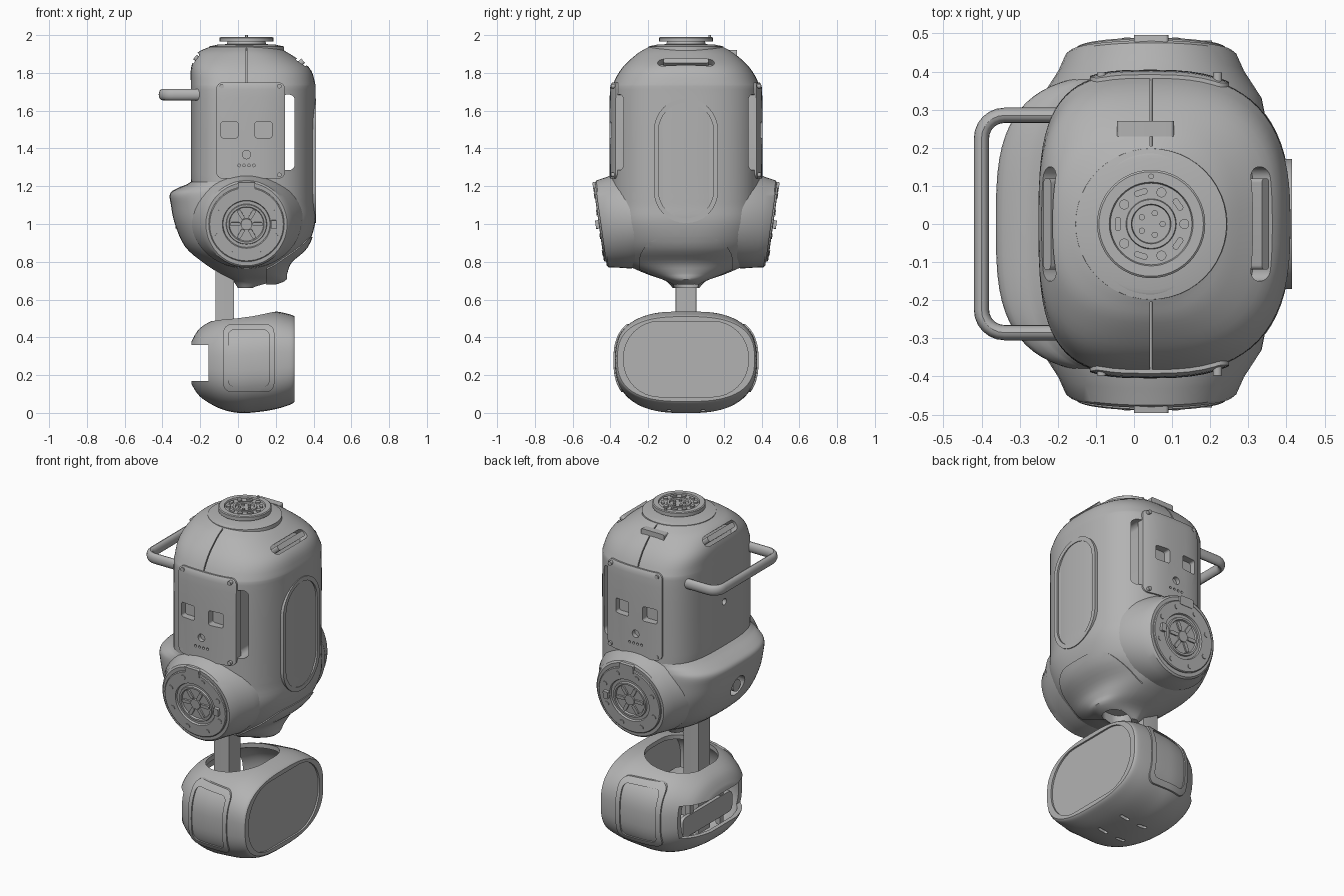
import bpy, bmesh
from math import sin, cos, pi, radians
from mathutils import Matrix, Vector

cube = bpy.data.objects.get("Cube")
if cube:
    bpy.data.objects.remove(cube, do_unlink=True)
grey = bpy.data.materials.new("plain_grey")
grey.use_nodes = True
grey.diffuse_color = (0.45, 0.45, 0.45, 1)
grey.node_tree.nodes["Principled BSDF"].inputs["Base Color"].default_value = grey.diffuse_color
CX = 0.045  # axis shared by hips, cap and seam
parts = []

def add(name, mesh):
    ob = bpy.data.objects.new(name, mesh)
    bpy.context.collection.objects.link(ob)
    if not mesh.materials:
        mesh.materials.append(grey)
    parts.append(ob)
    return ob

def remove(ob):
    parts.remove(ob)
    bpy.data.objects.remove(ob, do_unlink=True)

def loft(name, rings, matrix=Matrix()):
    """Skin a list of equal-length point rings and cap both ends."""
    bm = bmesh.new()
    loops = [[bm.verts.new(matrix @ Vector(p)) for p in ring] for ring in rings]
    n = len(loops[0])
    for a, b in zip(loops, loops[1:]):
        for i in range(n):
            bm.faces.new((a[i], a[(i + 1) % n], b[(i + 1) % n], b[i]))
    bm.faces.new(loops[0])
    bm.faces.new(loops[-1])
    bmesh.ops.recalc_face_normals(bm, faces=bm.faces)
    mesh = bpy.data.meshes.new(name)
    bm.to_mesh(mesh)
    bm.free()
    return add(name, mesh)

def place(x, y, z, rx=0, rz=0):
    turn = Matrix.Rotation(radians(rz), 4, 'Z') @ Matrix.Rotation(radians(rx), 4, 'X')
    return Matrix.Translation((x, y, z)) @ turn

def prism(name, w, h, r, depth, matrix, steps=8):
    """Rounded rectangle in local XZ, extruded along local Y."""
    outline = []
    for k, (sx, sz) in enumerate(((1, 1), (-1, 1), (-1, -1), (1, -1))):
        for a in ((k + i / steps) * pi / 2 for i in range(steps + 1)):
            outline.append((sx * (w / 2 - r) + r * cos(a), sz * (h / 2 - r) + r * sin(a)))
    return loft(name, [[(x, y, z) for x, z in outline] for y in (-depth / 2, depth / 2)], matrix)

def disc(name, r, depth, matrix):
    return prism(name, 2 * r, 2 * r, r * 0.999, depth, matrix, 6)

def lathe(name, profile, matrix):
    """Profile of (x radius, z radius, outward height) along local -Y."""
    angles = [2 * pi * i / 48 for i in range(48)]
    return loft(name, [[(rx * cos(a), -h, rz * sin(a)) for a in angles] for rx, rz, h in profile], matrix)

def smooth_rows(rows, sub=4):
    """Catmull-Rom interpolation of section parameters."""
    out = []
    for i in range(len(rows) - 1):
        a, b, c, d = (Vector(rows[max(0, min(len(rows) - 1, i + k))]) for k in (-1, 0, 1, 2))
        for t in (s / sub for s in range(sub)):
            out.append(b + ((c - a) * t + (2 * a - 5 * b + 4 * c - d) * t**2 + (3 * b - a - 3 * c + d) * t**3) / 2)
    return out + [Vector(rows[-1])]

def oval(mid, lo, hi, half, n_lo, n_hi, count=72):
    """Superellipse whose two halves meet at mid."""
    pts = []
    for i in range(count):
        c, s = cos(2 * pi * i / count), sin(2 * pi * i / count)
        n, reach = (n_hi, hi - mid) if c > 0 else (n_lo, lo - mid)
        pts.append((mid + reach * abs(c) ** (2 / n), half * abs(s) ** (2 / n) * (1 if s > 0 else -1)))
    return pts

def bake(ob):
    mesh = bpy.data.meshes.new_from_object(ob.evaluated_get(bpy.context.evaluated_depsgraph_get()))
    ob.modifiers.clear()
    ob.data = mesh

def boolean(ob, cutters, op='DIFFERENCE'):
    for c in cutters:
        m = ob.modifiers.new("cut", 'BOOLEAN')
        m.operation, m.object, m.solver = op, c, 'EXACT'
    bake(ob)
    for c in cutters:
        remove(c)

def inflated(ob, name, d):
    copy = add(name, ob.data.copy())
    for v, offset in zip(copy.data.vertices, [v.normal * d for v in copy.data.vertices]):
        v.co += offset
    return copy

def mirror_y(ob):
    mesh = ob.data.copy()
    mesh.transform(Matrix.Scale(-1, 4, (0, 1, 0)))
    mesh.flip_normals()
    add(ob.name + "_back", mesh)

# Torso and belly shell: z, x low, x high, half depth, roundness low, roundness high
body_rows = [
    (0.66, 0.0, 0.1, 0.07, 2, 2), (0.70, -0.03, 0.24, 0.11, 2, 2), (0.74, -0.1, 0.255, 0.22, 2, 2),
    (0.80, -0.19, 0.28, 0.34, 2.2, 2.1), (0.88, -0.28, 0.365, 0.385, 2.6, 2.3),
    (1.0, -0.335, 0.408, 0.395, 3, 2.7), (1.1, -0.355, 0.41, 0.395, 3.2, 2.7),
    (1.16, -0.36, 0.41, 0.395, 3.2, 2.7), (1.19, -0.32, 0.41, 0.395, 3.2, 2.7),
    (1.22, -0.255, 0.41, 0.395, 3.3, 2.7), (1.27, -0.25, 0.41, 0.395, 3.3, 2.7),
    (1.67, -0.25, 0.41, 0.395, 3.3, 2.7), (1.75, -0.25, 0.407, 0.382, 3.3, 2.7),
    (1.83, -0.248, 0.375, 0.335, 3.2, 2.6), (1.9, -0.22, 0.275, 0.26, 2.6, 2.4),
    (1.93, -0.17, 0.22, 0.21, 2.2, 2.1), (1.945, -0.12, 0.19, 0.18, 2, 2)]
body = loft("body_shell", [[(x, y, r[0]) for x, y in oval(CX, *r[1:])] for r in smooth_rows(body_rows)])

# Panels that follow the shell: lower belly panel and the curved access plate
belly_panel = inflated(body, "belly_panel", 0.006)
boolean(belly_panel, [prism("cutter", 0.5, 0.34, 0.14, 0.5, place(0.4, 0, 0.76, rz=90))], 'INTERSECT')
plate = inflated(body, "access_plate", 0.009)
boolean(plate, [prism("cutter", 0.364, 0.51, 0.035, 0.2, place(0.067, -0.43, 1.495))], 'INTERSECT')

# Openings: side grip gap, shoulder slots, rear ports, seams, plate pockets, outlet
cuts = [prism("cutter", 0.07, 0.4, 0.03, 2, place(0.265, 0, 1.485)),
        prism("cutter", 0.30, 0.06, 0.029, 0.14, place(0.345, 0, 1.865, rx=-40, rz=90)),
        prism("cutter", 0.30, 0.06, 0.029, 0.14, place(-0.235, 0, 1.885, rx=40, rz=90)),
        disc("cutter", 0.06, 0.16, place(-0.34, 0, 1.01, rz=90)),
        disc("cutter", 0.018, 0.06, place(-0.25, 0, 1.48, rz=90))]
for s in (-1, 1):
    cuts.append(prism("cutter", 0.006, 0.26, 0.001, 0.25, place(CX, s * 0.33, 1.88)))
    cuts.append(prism("cutter", 0.34, 0.48, 0.03, 0.16, place(0.067, s * 0.425, 1.495)))
boolean(body, cuts)
for ob in (body, belly_panel):
    boolean(ob, [prism("cutter", 0.16, 0.13, 0.06, 0.1, place(0.12, 0, 0.68, rx=90))])
prism("right_slot_grip", 0.24, 0.03, 0.012, 0.06, place(0.322, 0, 1.845, rx=-40, rz=90))
prism("left_slot_grip", 0.24, 0.03, 0.012, 0.06, place(-0.205, 0, 1.865, rx=40, rz=90))
disc("rear_port", 0.035, 0.08, place(-0.29, 0, 1.01, rz=90))

# Oval side panel with recessed centre
side_panel = prism("side_panel", 0.34, 0.66, 0.169, 0.1, place(0.364, 0, 1.335, rz=90))
boolean(side_panel, [prism("cutter", 0.29, 0.61, 0.144, 0.03, place(0.419, 0, 1.335, rz=90))])

# Carry handle: oval section swept along a rounded path
corner = [(-0.34 - 0.06 * sin(a), 0.225 + 0.06 * cos(a)) for a in (pi / 2 * i / 6 for i in range(7))]
path = [(-0.17, 0.285)] + corner
path = [Vector((x, y, 1.685)) for x, y in path + [(x, -y) for x, y in reversed(path)]]
rings = []
for i, p in enumerate(path):
    along = (path[min(i + 1, len(path) - 1)] - path[max(i - 1, 0)]).normalized()
    side = along.cross(Vector((0, 0, 1)))
    rings.append([p + side * 0.02 * cos(k * pi / 8) + Vector((0, 0, 0.03 * sin(k * pi / 8))) for k in range(16)])
loft("carry_handle", rings)

# Top connector with bolt circle
up = place(CX, 0, 1.95, rx=-90)
lathe("top_collar", [(r, r, h) for r, h in (
    (0.2, -0.04), (0.198, -0.01), (0.15, 0.0), (0.105, 0.002), (0.1, 0.015), (0.142, 0.015), (0.142, 0.036),
    (0.137, 0.04), (0.11, 0.04), (0.107, 0.032), (0.066, 0.032), (0.064, 0.038), (0.052, 0.038), (0.05, 0.028))], up)
for i in range(10):
    spin = up @ Matrix.Rotation(2 * pi * i / 10, 4, 'Y')
    if i % 2:
        prism("top_lug", 0.016, 0.036, 0.0078, 0.012, spin @ place(0.087, -0.034, 0))
    else:
        disc("top_bolt", 0.013, 0.012, spin @ place(0.087, -0.034, 0))
        disc("top_pin", 0.008, 0.014, spin @ place(0.03, -0.03, 0))
disc("top_nib", 0.007, 0.02, up @ place(0, -0.04, 0.125))
prism("top_tab", 0.15, 0.05, 0.01, 0.04, place(0.03, 0.25, 1.895))

# Access plate details, repeated on front and back
holes = [prism("cutter", 0.09, 0.085, 0.012, 0.1, place(CX + s * 0.09, -0.41, 1.498)) for s in (-1, 1)]
holes += [disc("cutter", 0.022, 0.06, place(CX, -0.41, 1.367))]
holes += [disc("cutter", 0.007, 0.04, place(CX + k * 0.026, -0.41, 1.31)) for k in (-1.5, -0.5, 0.5, 1.5)]
boolean(plate, holes)
both = [plate]
for sx, sz in ((-1, -1), (-1, 1), (1, -1), (1, 1)):
    both.append(disc("plate_screw", 0.012, 0.03, place(0.067 + sx * 0.152, -0.382, 1.495 + sz * 0.235)))

# Hip joints, tilted slightly downward
hip = place(CX, -0.448, 1.0, rx=8)
both.append(lathe("hip_boss", [(0.31, 0.25, -0.22), (0.29, 0.255, -0.12), (0.245, 0.24, -0.05),
                               (0.225, 0.232, -0.005), (0.215, 0.222, 0.003)], hip))
both.append(lathe("hip_disc", [(r, r, h) for r, h in (
    (0.2, -0.01), (0.2, 0.01), (0.195, 0.014), (0.128, 0.014), (0.124, 0.004), (0.108, 0.004),
    (0.105, 0.013), (0.094, 0.013), (0.09, 0.004))], hip))
for i in range(8):
    spin = hip @ Matrix.Rotation(2 * pi * (i + 0.5) / 8, 4, 'Y')
    both.append(disc("hip_bolt", 0.014, 0.012, spin @ place(0.165, -0.012, 0)))
for i in range(6):
    spin = hip @ Matrix.Rotation(2 * pi * i / 6, 4, 'Y')
    both.append(prism("hip_spoke", 0.055, 0.02, 0.008, 0.014, spin @ place(0.06, -0.006, 0)))
both.append(disc("hip_hub", 0.03, 0.016, hip @ place(0, -0.006, 0)))
both.append(prism("hip_hinge", 0.09, 0.05, 0.008, 0.05, hip @ place(0, 0.008, 0.2)))
both.append(prism("hip_latch", 0.03, 0.045, 0.005, 0.03, hip @ place(0.145, -0.016, 0)))
for ob in both:
    mirror_y(ob)

# Post between the body and the lower pod
prism("support_post", 0.1, 0.11, 0.002, 0.72, place(-0.07, 0, 0.46, rx=90))

# Lower pod: x, z low, z high, half width, roundness
pod_rows = [(-0.245, 0.15, 0.38, 0.18, 2.4), (-0.2, 0.085, 0.45, 0.26, 2.5), (-0.1, 0.025, 0.505, 0.335, 2.6),
            (0, 0.0, 0.527, 0.365, 2.6), (0.1, 0.004, 0.537, 0.374, 2.6), (0.2, 0.02, 0.537, 0.376, 2.7),
            (0.28, 0.045, 0.52, 0.372, 2.7), (0.3, 0.06, 0.51, 0.363, 2.7)]
pod = loft("pod_shell", [[(r[0], y, z) for z, y in oval((r[1] + r[2]) / 2, *r[1:], r[4])]
                         for r in smooth_rows(pod_rows)])
pad = inflated(pod, "pod_side_pad", 0.008)
for ob in (pod, pad):
    m = ob.modifiers.new("wall", 'SOLIDIFY')
    m.thickness, m.offset = 0.025, -1
    bake(ob)
boolean(pad, [prism("cutter", 0.27, 0.36, 0.045, 1, place(0.057, 0, 0.29))], 'INTERSECT')
boolean(pad, [prism("cutter", 0.215, 0.3, 0.03, 1, place(0.057, 0, 0.29))])
pod_cuts = [prism("cutter", 0.34, 0.42, 0.16, 0.3, place(0.03, 0, 0.6, rx=90)),
            prism("cutter", 0.7, 0.19, 0.05, 0.2, place(-0.255, 0, 0.265, rz=90)),
            prism("cutter", 0.66, 0.4, 0.19, 0.02, place(0.3, 0, 0.285, rz=90))]
pod_cuts += [prism("cutter", 0.06, 0.02, 0.009, 0.1, place(x, s * 0.09, 0.02, rx=90))
             for x in (0.02, 0.14) for s in (-1, 1)]
boolean(pod, pod_cuts)

# Mechanism inside the pod
prism("pod_bracket", 0.46, 0.12, 0.03, 0.02, place(-0.13, 0, 0.2, rz=90))
disc("pod_bearing", 0.12, 0.1, place(0.04, 0, 0.29))
for s in (-1, 1):
    prism("pod_rib", 0.03, 0.3, 0.01, 0.03, place(-0.12, s * 0.14, 0.24))

bpy.ops.object.select_all(action='DESELECT')
for ob in parts:
    ob.select_set(True)
bpy.context.view_layer.objects.active = body
bpy.ops.object.shade_smooth_by_angle(angle=radians(32))
